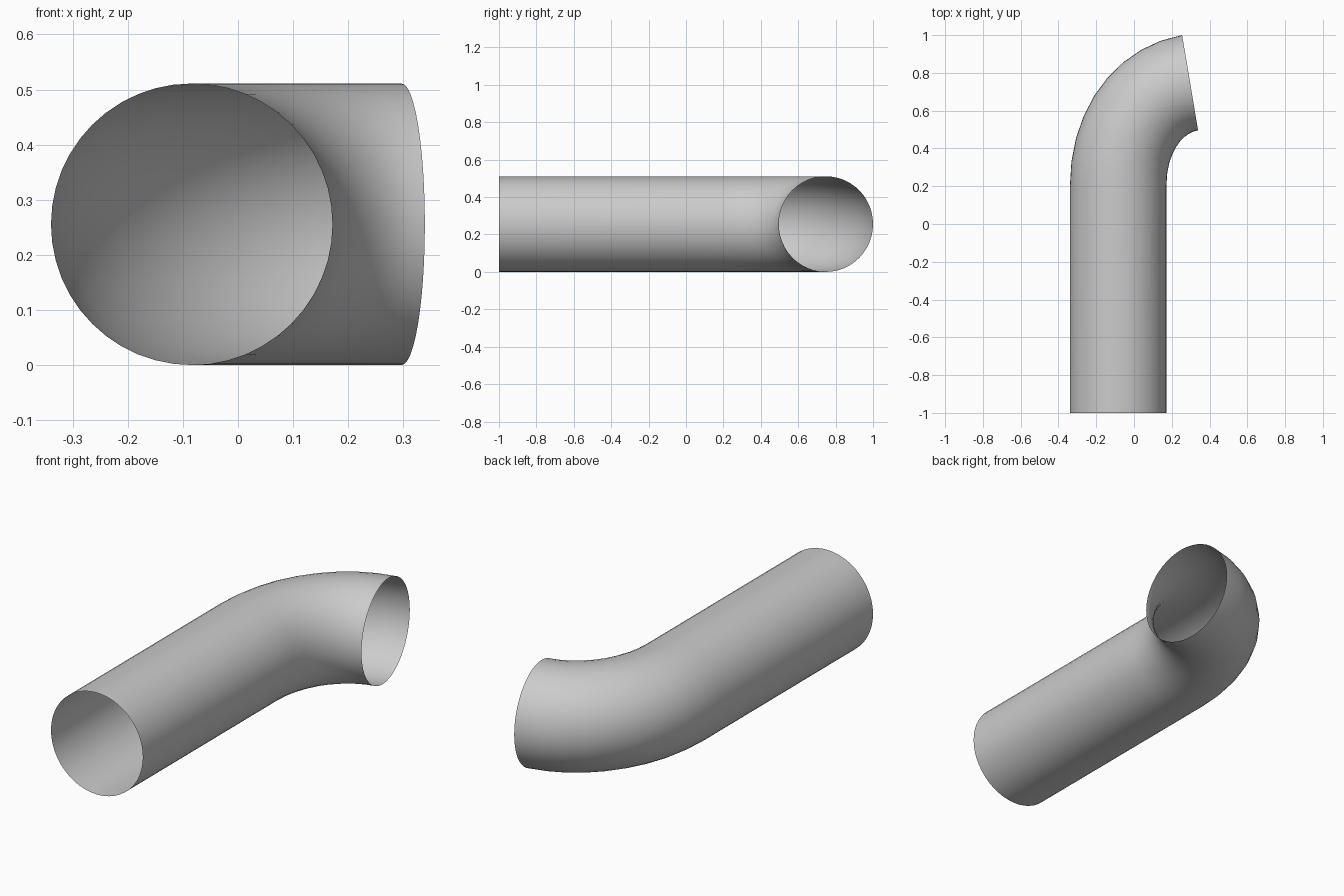
import bpy, bmesh, math
from mathutils import Vector

if "Cube" in bpy.data.objects:
    bpy.data.objects.remove(bpy.data.objects["Cube"])

R, SIDES, STEPS = 0.2555, 48, 9

# Centre line: straight run along y, then a Bezier elbow
tilt = math.radians(9.5)
p0 = Vector((-0.084, 0.2, R))
p3 = Vector((0.297, 0.748, R))
p1 = p0 + Vector((0, 0.31, 0))
p2 = p3 - 0.21 * Vector((math.cos(tilt), math.sin(tilt), 0))


def elbow(t):
    s = 1 - t
    pos = s**3 * p0 + 3 * s * s * t * p1 + 3 * s * t * t * p2 + t**3 * p3
    tan = s * s * (p1 - p0) + 2 * s * t * (p2 - p1) + t * t * (p3 - p2)
    return pos, tan.normalized()


path = [(Vector((p0.x, -1, R)), Vector((0, 1, 0)))]
path += [elbow(i / STEPS) for i in range(STEPS + 1)]

# Open-ended pipe wall: one ring of vertices per path point
bm = bmesh.new()
up = Vector((0, 0, 1))
rings = []
for pos, tan in path:
    side = tan.cross(up)
    angles = [2 * math.pi * k / SIDES for k in range(SIDES)]
    rings.append([bm.verts.new(pos + R * (math.cos(a) * side + math.sin(a) * up))
                  for a in angles])
for a, b in zip(rings, rings[1:]):
    for k in range(SIDES):
        n = (k + 1) % SIDES
        bm.faces.new((a[k], b[k], b[n], a[n])).smooth = True
bmesh.ops.recalc_face_normals(bm, faces=bm.faces)
# Make sure the normals face away from the centre line
f = min(bm.faces, key=lambda f: f.calc_center_median().x)
if f.normal.x > 0:
    bmesh.ops.reverse_faces(bm, faces=bm.faces)

mesh = bpy.data.meshes.new("bent_pipe")
bm.to_mesh(mesh)
bm.free()
pipe = bpy.data.objects.new("bent_pipe", mesh)
bpy.context.collection.objects.link(pipe)
